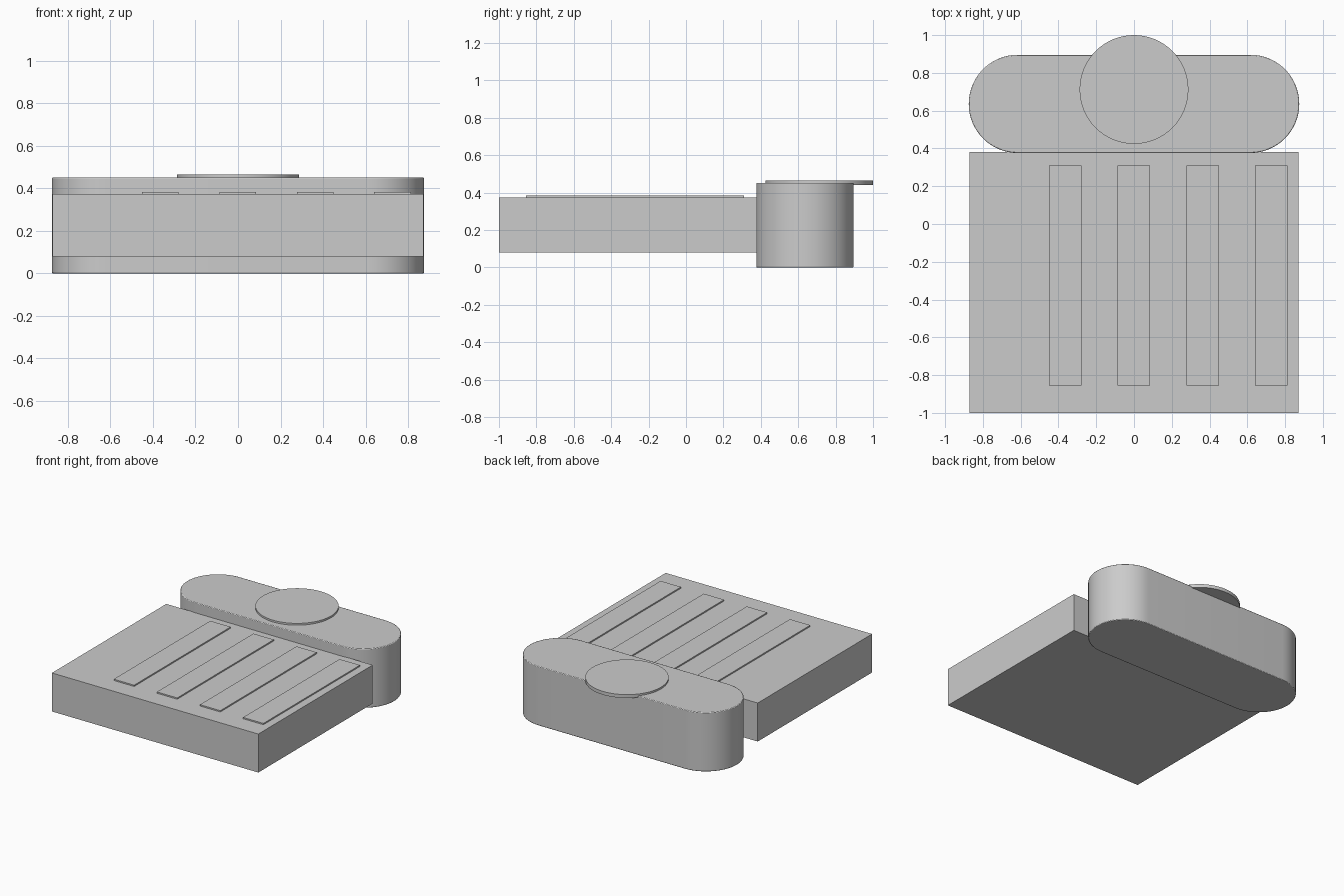
import bpy, bmesh, math

cube = bpy.data.objects.get("Cube")
if cube:
    bpy.data.objects.remove(cube, do_unlink=True)

# One plain grey for everything
grey = bpy.data.materials.new("plain_grey")
grey.use_nodes = True
colour = (0.6, 0.6, 0.6, 1)
grey.diffuse_color = colour
grey.node_tree.nodes["Principled BSDF"].inputs["Base Color"].default_value = colour


def prism(name, outline, z0, z1, smooth=False):
    """Extrude a counter-clockwise outline from z0 up to z1."""
    bm = bmesh.new()
    base = bm.faces.new([bm.verts.new((x, y, z0)) for x, y in outline])
    top = bmesh.ops.extrude_face_region(bm, geom=[base], use_keep_orig=True)
    moved = [v for v in top["geom"] if isinstance(v, bmesh.types.BMVert)]
    bmesh.ops.translate(bm, verts=moved, vec=(0, 0, z1 - z0))
    bmesh.ops.recalc_face_normals(bm, faces=bm.faces)
    mesh = bpy.data.meshes.new(name)
    bm.to_mesh(mesh)
    bm.free()
    mesh.materials.append(grey)
    obj = bpy.data.objects.new(name, mesh)
    bpy.context.collection.objects.link(obj)
    if smooth:
        bpy.ops.object.select_all(action="DESELECT")
        obj.select_set(True)
        bpy.context.view_layer.objects.active = obj
        bpy.ops.object.shade_smooth_by_angle(angle=math.radians(30))
    return obj


def rectangle(x0, x1, y0, y1):
    return [(x0, y0), (x1, y0), (x1, y1), (x0, y1)]


def arc(cx, cy, r, start, sweep, steps):
    angles = [math.radians(start + sweep * i / steps) for i in range(steps + 1)]
    return [(cx + r * math.cos(a), cy + r * math.sin(a)) for a in angles]


# Flat slab in front, raised off the ground
prism("slab", rectangle(-0.872, 0.872, -1.0, 0.38), 0.08, 0.374)

# Raised strips, evenly spaced and offset to the left
for i in range(4):
    x = -0.365 + i * 0.364
    prism(f"strip_{i + 1}", rectangle(x - 0.086, x + 0.086, -0.855, 0.31), 0.36, 0.384)

# Round-ended block behind the slab, with slightly softened rims
radius, half = 0.26, 0.615
ends = arc(half, 0.636, radius, -90, 180, 32) + arc(-half, 0.636, radius, 90, 180, 32)
block = prism("rounded_block", ends, 0.0, 0.452, smooth=True)
bevel = block.modifiers.new("soft_rim", "BEVEL")
bevel.width = 0.005
bevel.segments = 2
bevel.angle_limit = math.radians(40)

# Thin disc on the block, overhanging its back edge
prism("disc", arc(0, 0.712, 0.288, 0, 360, 64)[:-1], 0.44, 0.466, smooth=True)
